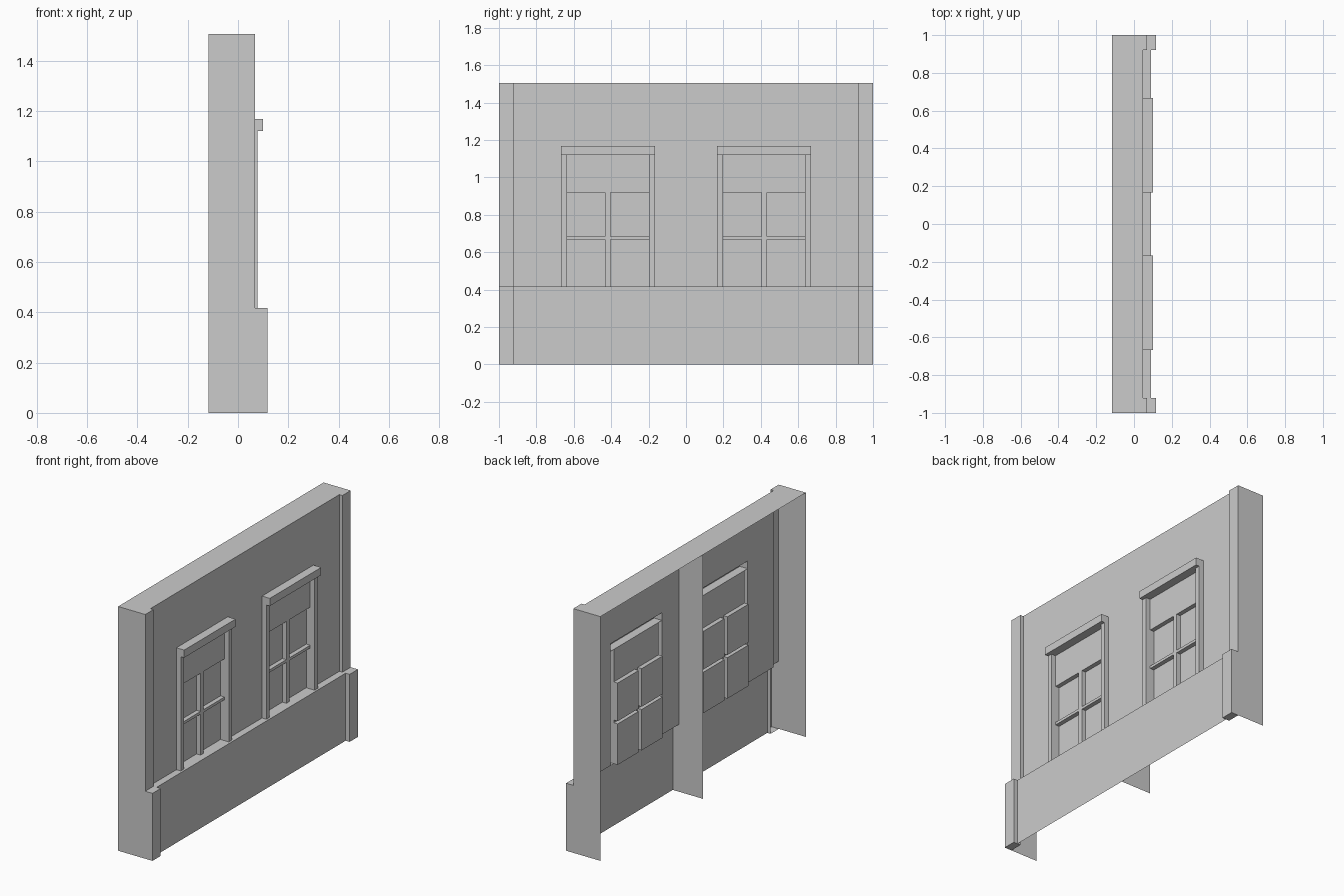
import bpy

if "Cube" in bpy.data.objects:
    bpy.data.objects.remove(bpy.data.objects["Cube"])

# Key planes of the facade (depth along x, heights along z)
BACK, WALL, PIER, BAND, PLINTH = -0.117, 0.047, 0.068, 0.090, 0.117
JAMB, LINTEL, GLASS = 0.077, 0.100, 0.020
SILL, HEAD, LINTEL_TOP, TOP = 0.416, 1.120, 1.167, 1.505
PIER_Y = 0.92                      # inner edge of corner piers
W0, W1 = 0.167, 0.667              # outer edges of a window
G0, G1 = 0.199, 0.636              # clear opening between jambs


def make(name, verts, faces, mirror=True):
    mesh = bpy.data.meshes.new(name)
    mesh.from_pydata(verts, [], faces)
    ob = bpy.data.objects.new(name, mesh)
    bpy.context.collection.objects.link(ob)
    if mirror:
        mod = ob.modifiers.new("mirror", 'MIRROR')
        mod.use_axis = (False, True, False)
    return ob


SIDES = {"x+": (4, 6, 7, 5), "x-": (0, 1, 3, 2), "y+": (2, 3, 7, 6),
         "y-": (0, 4, 5, 1), "z+": (1, 5, 7, 3), "z-": (0, 2, 6, 4)}


def shell(name, xs, ys, zs, sides, inward=False):
    """Open box made only of the listed sides; inward makes a recess."""
    verts = [(x, y, z) for x in xs for y in ys for z in zs]
    faces = [SIDES[s] for s in sides.split()]
    if inward:
        faces = [f[::-1] for f in faces]
    return make(name, verts, faces)


# Wall face around each window
for name, ys, zs in (("wall_centre", (0, W0), (SILL, TOP)),
                     ("wall_outer", (W1, PIER_Y), (SILL, TOP)),
                     ("wall_above_window", (W0, W1), (LINTEL_TOP, TOP))):
    shell(name, (BACK, WALL), ys, zs, "x+")

# Top slab, low projecting band with its ledge
shell("top_slab", (BACK, WALL), (0, 1), (0, TOP), "z+")
shell("lower_band", (WALL, BAND), (0, PIER_Y), (0, SILL), "x+ z+")

# Corner piers
shell("pier", (WALL, PIER), (PIER_Y, 1), (SILL, TOP), "x+ y- z+")
shell("pier_base", (PIER, PLINTH), (PIER_Y, 1), (0, SILL), "x+ y- z+ z-")

# End walls and central partition, single sheets
end = [(BACK, 0), (PLINTH, 0), (PLINTH, SILL), (PIER, SILL), (PIER, TOP), (BACK, TOP)]
make("end_wall", [(x, 1, z) for x, z in end], [tuple(range(6))[::-1]])
mid = [(BACK, 0), (BAND, 0), (BAND, SILL), (WALL, SILL), (WALL, TOP), (BACK, TOP)]
make("partition", [(x, 0, z) for x, z in mid], [tuple(range(6))], mirror=False)

# Window surround
shell("window_lintel", (WALL, LINTEL), (W0, W1), (HEAD, LINTEL_TOP), "x+ y+ y- z+ z-")
for name, ys in (("jamb_inner", (W0, G0)), ("jamb_outer", (G1, W1))):
    shell(name, (WALL, JAMB), ys, (SILL, HEAD), "x+ y+ y-")

# Window infill: top panel, mullion, glazing bar and recessed panes
M0, M1 = 0.403, 0.432
BAR0, BAR1, PANE_TOP = 0.668, 0.685, 0.92
flat = (BACK, WALL)
shell("window_top_panel", flat, (G0, G1), (PANE_TOP, HEAD), "x+")
shell("mullion", flat, (M0, M1), (SILL, PANE_TOP), "x+")
for i, ys in enumerate(((G0, M0), (M1, G1))):
    shell(f"glazing_bar_{i}", flat, ys, (BAR0, BAR1), "x+")
    for j, zs in enumerate(((SILL, BAR0), (BAR1, PANE_TOP))):
        shell(f"pane_{i}_{j}", (GLASS, WALL), ys, zs, "x- y+ y- z+ z-", inward=True)
